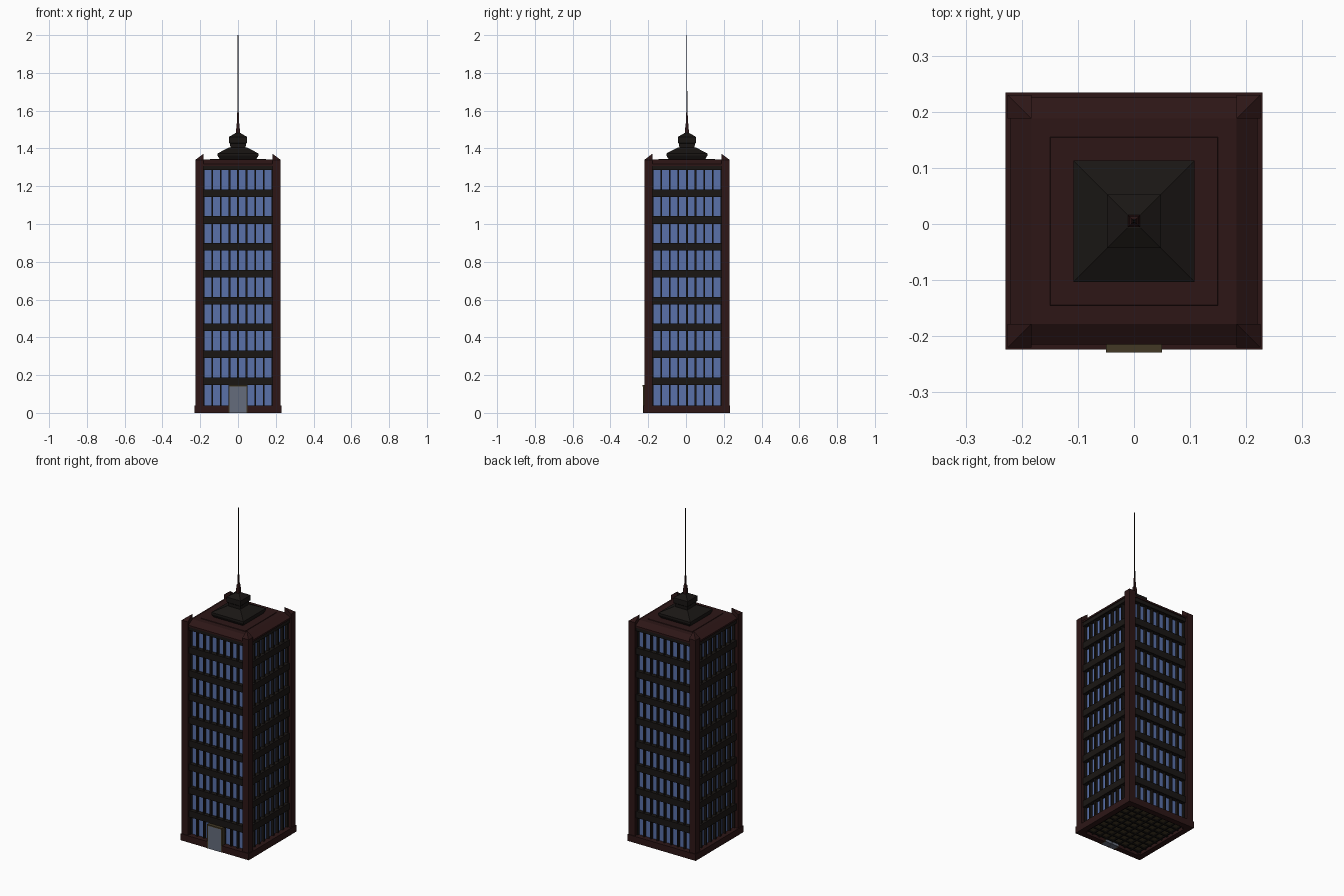
import bpy, bmesh

if "Cube" in bpy.data.objects:
    bpy.data.objects.remove(bpy.data.objects["Cube"])

CY = 0.005          # tower axis in y (the porch sticks out at the front)


def material(name, rgb):
    m = bpy.data.materials.new(name)
    m.diffuse_color = (*rgb, 1)
    m.use_nodes = True
    m.node_tree.nodes["Principled BSDF"].inputs["Base Color"].default_value = m.diffuse_color
    return m


RED = material("dark_red_stone", (0.026, 0.008, 0.008))
DARK = material("dark_metal", (0.010, 0.008, 0.007))
GLASS = material("blue_glass", (0.10, 0.165, 0.40))
BROWN = material("brown_stone", (0.055, 0.040, 0.018))
DOOR = material("grey_glass", (0.13, 0.15, 0.20))


def finish(name, bm, mat):
    bmesh.ops.recalc_face_normals(bm, faces=bm.faces)
    me = bpy.data.meshes.new(name)
    bm.to_mesh(me)
    bm.free()
    me.materials.append(mat)
    ob = bpy.data.objects.new(name, me)
    bpy.context.collection.objects.link(ob)
    return ob


def add_box(bm, x0, x1, y0, y1, z0, z1):
    vs = bmesh.ops.create_cube(bm, size=1)["verts"]
    for v in vs:
        v.co = (x0 if v.co.x < 0 else x1, y0 if v.co.y < 0 else y1, z0 if v.co.z < 0 else z1)


def boxes(name, mat, items):
    bm = bmesh.new()
    for b in items:
        add_box(bm, *b)
    return finish(name, bm, mat)


def square(h, y=CY):
    return (-h, h, y - h, y + h)


def loft(name, mat, profile):
    """Square tower section from (half width, height) pairs."""
    bm = bmesh.new()
    rings = [[bm.verts.new((sx * h, CY + sy * h, z)) for sx, sy in ((-1, -1), (1, -1), (1, 1), (-1, 1))]
             for h, z in profile]
    for a, b in zip(rings, rings[1:]):
        for i in range(4):
            j = (i + 1) % 4
            bm.faces.new((a[i], a[j], b[j], b[i]))
    bm.faces.new(rings[0])
    bm.faces.new(rings[-1])
    return finish(name, bm, mat)


def ring(o, i, z0, z1):
    """Four bars forming a square frame."""
    return [(-o, o, CY - o, CY - i, z0, z1), (-o, o, CY + i, CY + o, z0, z1),
            (-o, -i, CY - i, CY + i, z0, z1), (i, o, CY - i, CY + i, z0, z1)]


# glass body
boxes("glass_body", GLASS, [(*square(0.190), 0.03, 1.31)])

# floor bands between window rows
FLOOR, PITCH = 0.046, 0.1422
bands = []
for i in range(9):
    low = FLOOR + PITCH * i + 0.102
    bands += ring(0.215, 0.185, low, low + 0.040 if i < 8 else 1.318)
boxes("floor_bands", DARK, bands)

# window mullions on all four sides
mull = []
for k in range(9):
    p, w = -0.182 + 0.0455 * k, 0.0045
    for s in (-1, 1):
        a, b = sorted((s * 0.185, s * 0.207))
        mull.append((p - w, p + w, CY + a, CY + b, 0.03, 1.30))
        mull.append((a, b, CY + p - w, CY + p + w, 0.03, 1.30))
boxes("window_mullions", DARK, mull)

# plinth frame
boxes("plinth", RED, ring(0.229, 0.195, 0, 0.040))

# underside slab with its grid of beams
boxes("underside_slab", BROWN, [(*square(0.178), 0.018, 0.04)])
beams = []
for k in range(9):
    p = -0.182 + 0.0455 * k
    beams.append((p - 0.004, p + 0.004, CY - 0.195, CY + 0.195, 0.012, 0.031))
    beams.append((-0.195, 0.195, CY + p - 0.004, CY + p + 0.004, 0.012, 0.031))
boxes("underside_beams", DARK, beams)

# corner piers with tips rising to the inner corner
bm = bmesh.new()
O, I = 0.225, 0.183
for sx in (-1, 1):
    for sy in (-1, 1):
        plan = ((O, O, 1.340), (O, I, 1.340), (I, I, 1.372), (I, O, 1.340))
        lo = [bm.verts.new((sx * x, CY + sy * y, 0)) for x, y, z in plan]
        hi = [bm.verts.new((sx * x, CY + sy * y, z)) for x, y, z in plan]
        for i in range(4):
            j = (i + 1) % 4
            bm.faces.new((lo[i], lo[j], hi[j], hi[i]))
        bm.faces.new(lo)
        bm.faces.new((hi[0], hi[1], hi[2]))
        bm.faces.new((hi[0], hi[2], hi[3]))
finish("corner_piers", bm, RED)

# roof and crown
loft("roof", RED, [(0.220, 1.308), (0.220, 1.318), (0.183, 1.341), (0.150, 1.341), (0.149, 1.344)])
loft("roof_cap", DARK, [(0.097, 1.342), (0.108, 1.362), (0.108, 1.374), (0.047, 1.405)])
loft("cupola", DARK, [(0.040, 1.400), (0.042, 1.425), (0.048, 1.430), (0.048, 1.461), (0.012, 1.482)])
loft("spire", RED, [(0.011, 1.475), (0.008, 1.530), (0.005, 1.535), (0.004, 1.590)])
loft("antenna", DARK, [(0.0028, 1.585), (0.0022, 1.700), (0.0014, 1.705), (0.0014, 2.0)])

# front entrance
boxes("porch_frame", BROWN, [(-0.050, 0.050, -0.229, -0.185, 0.140, 0.147),
                             (-0.050, -0.044, -0.227, -0.185, 0, 0.140),
                             (0.044, 0.050, -0.227, -0.185, 0, 0.140)])
boxes("entrance_doors", DOOR, [(-0.044, -0.001, -0.226, -0.185, 0, 0.140),
                               (0.001, 0.044, -0.226, -0.185, 0, 0.140)])
